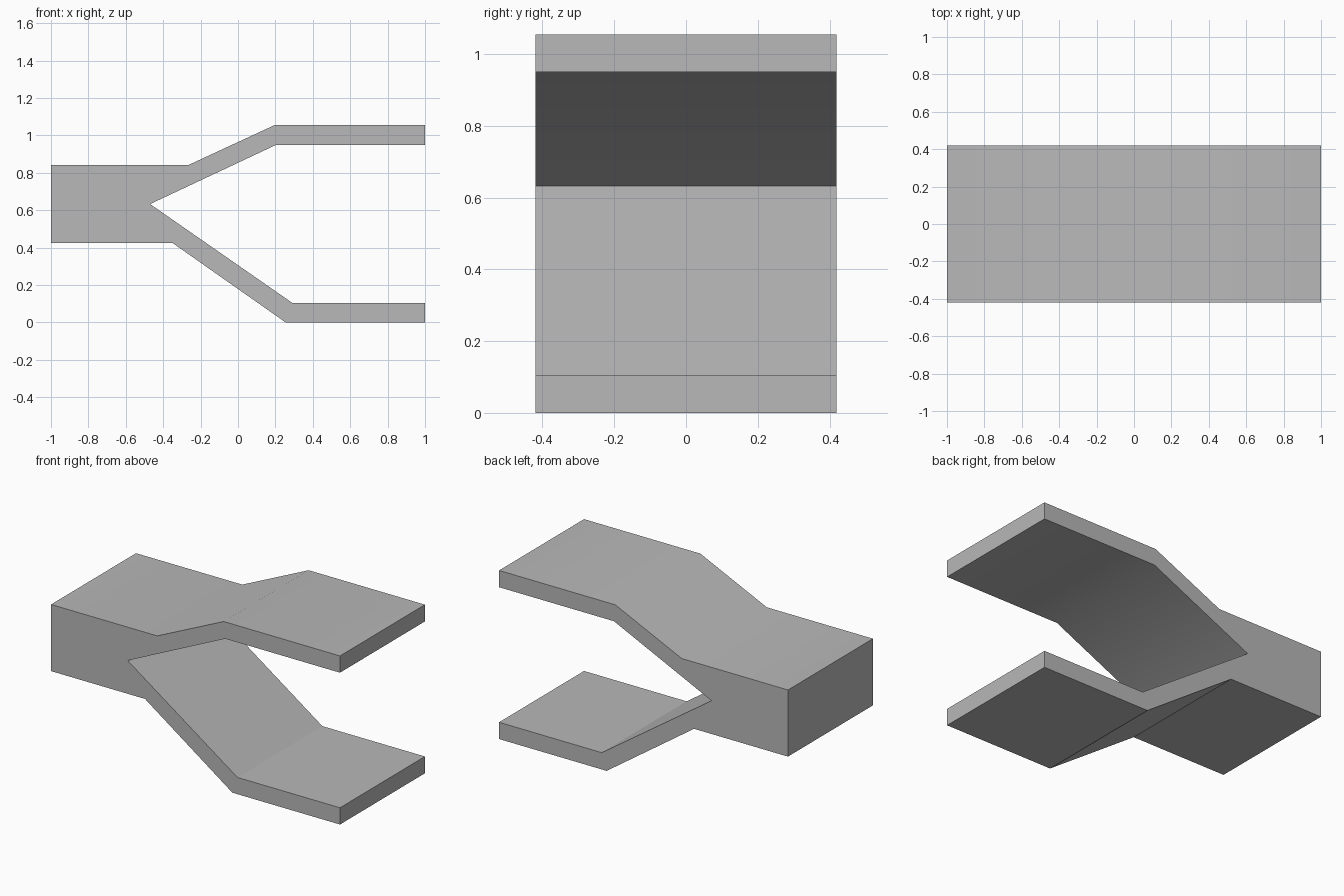
import bpy
import bmesh
import math
from mathutils import Vector

cube = bpy.data.objects.get("Cube")
if cube:
    bpy.data.objects.remove(cube, do_unlink=True)

HALF_DEPTH = 0.42

# Plain grey finish
grey = bpy.data.materials.new("light_grey")
grey.use_nodes = True
colour = (0.48, 0.48, 0.48, 1)
grey.diffuse_color = colour
grey.node_tree.nodes["Principled BSDF"].inputs["Base Color"].default_value = colour

# Side outline: thick block splitting into an upper and a lower arm
outline = [
    (-1, 0.425), (-0.35, 0.425), (0.255, 0), (1, 0),           # underside
    (1, 0.105), (0.29, 0.105), (-0.47, 0.633),                 # inside of lower arm
    (0.205, 0.95), (1, 0.95),                                  # inside of upper arm
    (1, 1.055), (0.195, 1.055), (-0.265, 0.842), (-1, 0.842),  # top
]

# Extrude the outline through the full depth
bm = bmesh.new()
face = bm.faces.new([bm.verts.new((x, -HALF_DEPTH, z)) for x, z in outline])
sweep = bmesh.ops.extrude_face_region(bm, geom=[face], use_keep_orig=True)
moved = [v for v in sweep["geom"] if isinstance(v, bmesh.types.BMVert)]
bmesh.ops.translate(bm, verts=moved, vec=Vector((0, 2 * HALF_DEPTH, 0)))
bmesh.ops.recalc_face_normals(bm, faces=bm.faces)
mesh = bpy.data.meshes.new("forked_bracket")
bm.to_mesh(mesh)
bm.free()
mesh.materials.append(grey)

bracket = bpy.data.objects.new("forked_bracket", mesh)
bpy.context.collection.objects.link(bracket)

# Soften the shallow bends of the upper arm, keep the others crisp
bpy.ops.object.select_all(action="DESELECT")
bracket.select_set(True)
bpy.context.view_layer.objects.active = bracket
bpy.ops.object.shade_smooth_by_angle(angle=math.radians(30))
